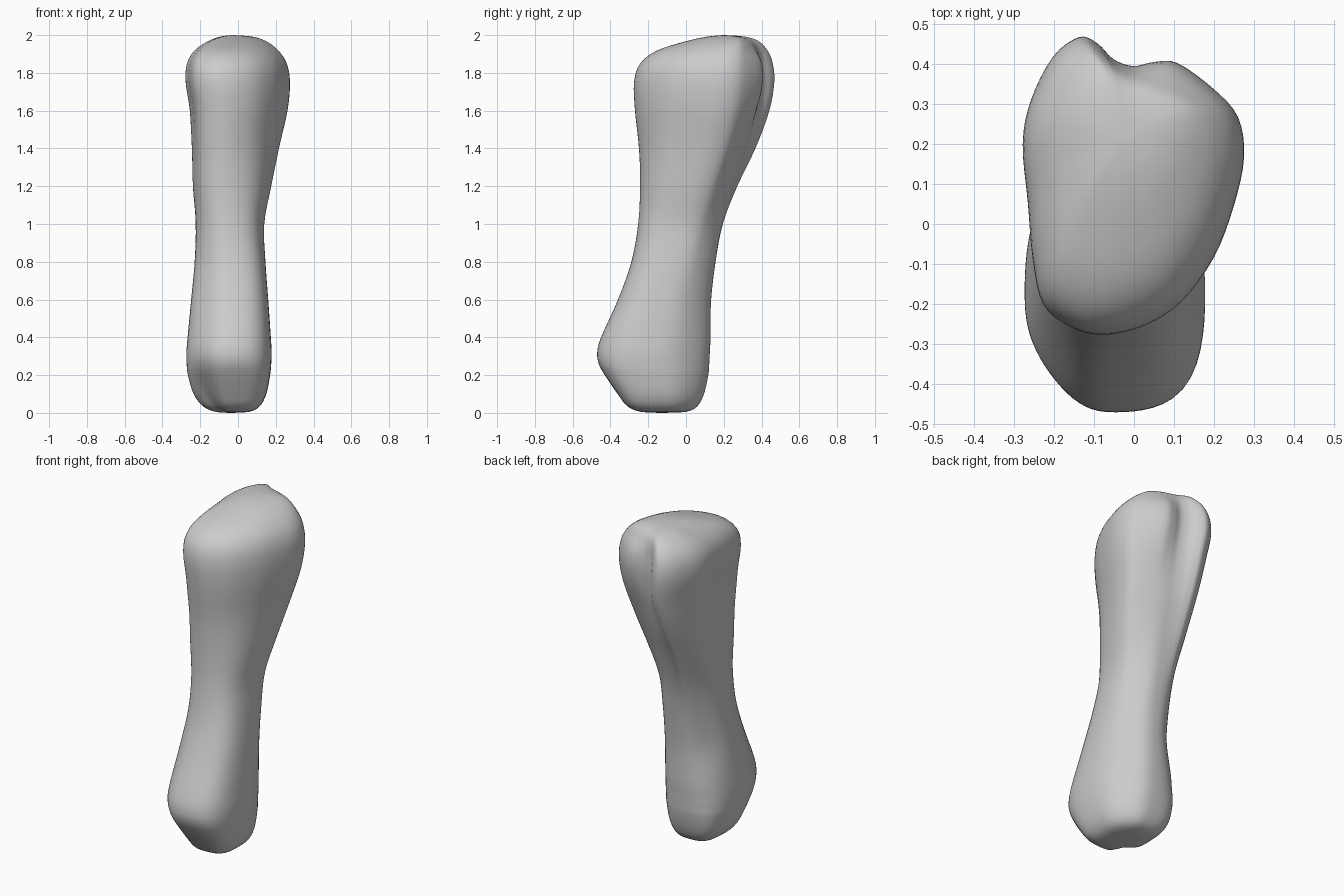
import bpy, bmesh, math

cube = bpy.data.objects.get("Cube")
if cube:
    bpy.data.objects.remove(cube, do_unlink=True)

AROUND, STEPS = 4, 4

# Outline of the grooved head, counter-clockwise seen from above
HEAD = [(.275, .17), (.26, .27), (.2, .34), (.11, .405), (.05, .407), (0, .397),
        (-.05, .415), (-.09, .455), (-.135, .47), (-.2, .42), (-.255, .31),
        (-.275, .2), (-.262, .05), (-.25, -.09), (-.225, -.2), (-.16, -.255),
        (-.075, -.275), (.03, -.25), (.12, -.19), (.2, -.08), (.25, .05)]

# Same outline with the groove softened, for the shaft and the crown
SHAFT = HEAD[:2] + [(.2, .325), (.12, .365), (.06, .387), (0, .405),
                    (-.05, .43), (-.09, .456)] + HEAD[8:]

# Long profile: height, left edge, right edge, front edge, back edge
PROFILE = [(0, -.04, -.04, -.13, -.13), (.006, -.12, .06, -.24, .0),
           (.035, -.185, .115, -.31, .06), (.1, -.235, .15, -.362, .095),
           (.2, -.265, .17, -.43, .118), (.26, -.272, .176, -.462, .123),
           (.32, -.273, .178, -.47, .126),
           (.4, -.267, .174, -.45, .13), (.6, -.248, .16, -.36, .133),
           (.8, -.23, .146, -.29, .16), (1, -.225, .14, -.255, .205),
           (1.2, -.24, .177, -.245, .28), (1.4, -.245, .217, -.25, .37),
           (1.6, -.255, .262, -.27, .44), (1.75, -.277, .275, -.275, .466),
           (1.85, -.27, .258, -.242, .458), (1.92, -.228, .212, -.15, .43),
           (1.97, -.155, .145, .01, .38), (1.993, -.09, .07, .12, .305),
           (2, -.03, -.03, .2, .2)]


def spline(a, b, c, d, t):
    """Smooth curve from b to c, for tuples of any length."""
    return tuple(q + t / 2 * (r - p + t * (2*p - 5*q + 4*r - s + t * (3*(q - r) + s - p)))
                 for p, q, r, s in zip(a, b, c, d))


def ease(low, high, z):
    w = min(max((z - low) / (high - low), 0), 1)
    return w * w * (3 - 2 * w)


def mix(a, b, w):
    return tuple(p + (q - p) * w for p, q in zip(a, b))


def unit_outline(points):
    """Closed smooth outline, scaled to a box from -1 to 1."""
    n = len(points)
    for i in range(n):
        for k in range(AROUND):
            x, y = spline(*(points[(i + j) % n] for j in (-1, 0, 1, 2)), k / AROUND)
            yield x / .275, (y - .0975) / .3725


def foot_point(u, v, z):
    """Push a direction out to a rounded box whose corners differ."""
    skew = math.sin(2 * math.atan2(v, u))
    power = 2.35 - .4 * skew
    if u < 0 or v < 0:      # sole narrows to a diagonal ridge
        power -= .8 * skew * (1 - ease(.02, .35, z))
    if u < 0 < v:           # waist above the foot
        power += .9 * skew * ease(.25, .65, z)
    size = (abs(u) ** power + abs(v) ** power) ** (1 / power)
    return u / size, v / size


def profile_rows():
    last = len(PROFILE) - 1
    for i in range(last):
        for k in range(STEPS):
            yield spline(*(PROFILE[min(max(i + j, 0), last)] for j in (-1, 0, 1, 2)), k / STEPS)


# Loft the bone from foot to head
bm = bmesh.new()
head, shaft = list(unit_outline(HEAD)), list(unit_outline(SHAFT))
rings = []
for z, x0, x1, y0, y1 in list(profile_rows())[1:]:
    groove = ease(1.35, 1.8, z) * (1 - ease(1.84, 1.98, z))
    ring = []
    for h, s in zip(head, shaft):
        u, v = mix(mix(foot_point(*s, z), s, ease(.6, 1.65, z)), h, groove)
        ring.append(bm.verts.new(((x0 + x1) / 2 + (x1 - x0) / 2 * u,
                                  (y0 + y1) / 2 + (y1 - y0) / 2 * v, z)))
    rings.append(ring)
n = len(head)
for low, high in zip(rings, rings[1:]):
    for j in range(n):
        k = (j + 1) % n
        bm.faces.new((low[j], low[k], high[k], high[j]))

# Close both ends with fans
for ring, row in ((rings[0][::-1], PROFILE[0]), (rings[-1], PROFILE[-1])):
    tip = bm.verts.new((row[1], row[3], row[0]))
    for j in range(n):
        bm.faces.new((ring[j], ring[(j + 1) % n], tip))
for face in bm.faces:
    face.smooth = True

mesh = bpy.data.meshes.new("bone")
bm.to_mesh(mesh)
bm.free()
bone = bpy.data.objects.new("bone", mesh)
bpy.context.collection.objects.link(bone)

# Plain grey surface
grey = bpy.data.materials.new("light grey")
grey.use_nodes = True
colour = (.6, .6, .6, 1)
grey.diffuse_color = colour
grey.node_tree.nodes["Principled BSDF"].inputs["Base Color"].default_value = colour
mesh.materials.append(grey)
